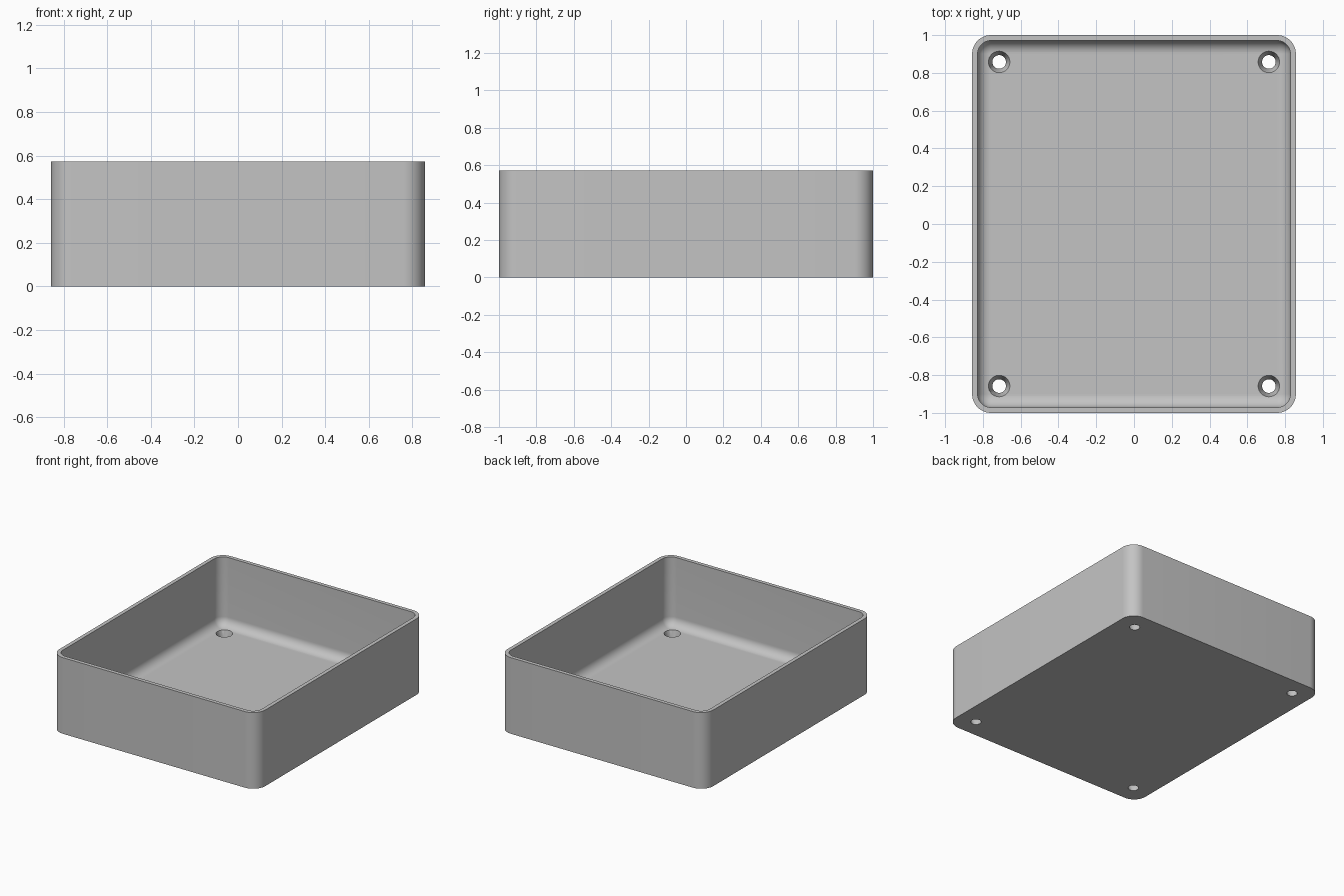
import bpy, bmesh, math

cube = bpy.data.objects.get("Cube")
if cube:
    bpy.data.objects.remove(cube, do_unlink=True)

HX, HY, HEIGHT = 0.857, 1.0, 0.573
WALL, FLOOR = 0.029, 0.057
RADIUS, FILLET = 0.1, 0.068
HOLE_X, HOLE_Y = 0.714, 0.858
SEG = 12

grey = bpy.data.materials.new("plain grey")
grey.use_nodes = True
colour = (0.55, 0.55, 0.55, 1)
grey.diffuse_color = colour
grey.node_tree.nodes["Principled BSDF"].inputs["Base Color"].default_value = colour


def ring(bm, inset, z):
    """Rounded rectangle, drawn in from the outer wall."""
    r = RADIUS - inset
    verts = []
    for q, (sx, sy) in enumerate([(1, 1), (-1, 1), (-1, -1), (1, -1)]):
        for i in range(SEG + 1):
            a = (q + i / SEG) * math.pi / 2
            verts.append(bm.verts.new((sx * (HX - RADIUS) + r * math.cos(a),
                                       sy * (HY - RADIUS) + r * math.sin(a), z)))
    return verts


def make_object(name, bm):
    bmesh.ops.recalc_face_normals(bm, faces=bm.faces)
    mesh = bpy.data.meshes.new(name)
    bm.to_mesh(mesh)
    bm.free()
    mesh.materials.append(grey)
    obj = bpy.data.objects.new(name, mesh)
    bpy.context.collection.objects.link(obj)
    return obj


# Tray: outer wall, rim, inner wall, floor fillet
bm = bmesh.new()
profile = [(0, 0), (0, HEIGHT), (WALL, HEIGHT)]
for i in range(SEG + 1):
    a = i / SEG * math.pi / 2
    profile.append((WALL + FILLET * (1 - math.cos(a)),
                    FLOOR + FILLET * (1 - math.sin(a))))
rings = [ring(bm, *p) for p in profile]
for low, high in zip(rings, rings[1:]):
    for i in range(len(low)):
        j = (i + 1) % len(low)
        bm.faces.new((low[i], low[j], high[j], high[i]))
bm.faces.new(rings[0])
bm.faces.new(rings[-1])
tray = make_object("tray", bm)

# Tapered screw holes through the floor
bm = bmesh.new()
hole_profile = [(0.036, -0.05), (0.036, 0.008), (0.057, FLOOR), (0.057, 0.15)]
for sx in (-1, 1):
    for sy in (-1, 1):
        loops = []
        for r, z in hole_profile:
            loops.append([bm.verts.new((sx * HOLE_X + r * math.cos(k * math.tau / 32),
                                        sy * HOLE_Y + r * math.sin(k * math.tau / 32), z))
                          for k in range(32)])
        for low, high in zip(loops, loops[1:]):
            for k in range(32):
                n = (k + 1) % 32
                bm.faces.new((low[k], low[n], high[n], high[k]))
        bm.faces.new(loops[0])
        bm.faces.new(loops[-1])
cutter = make_object("hole_cutter", bm)

cut = tray.modifiers.new("screw holes", 'BOOLEAN')
cut.object = cutter
cut.operation = 'DIFFERENCE'
cut.solver = 'EXACT'
bpy.ops.object.select_all(action='DESELECT')
tray.select_set(True)
bpy.context.view_layer.objects.active = tray
bpy.ops.object.modifier_apply(modifier=cut.name)
bpy.data.objects.remove(cutter, do_unlink=True)

# Smooth corners with sharp rims
bpy.ops.object.shade_smooth_by_angle(angle=math.radians(30))
